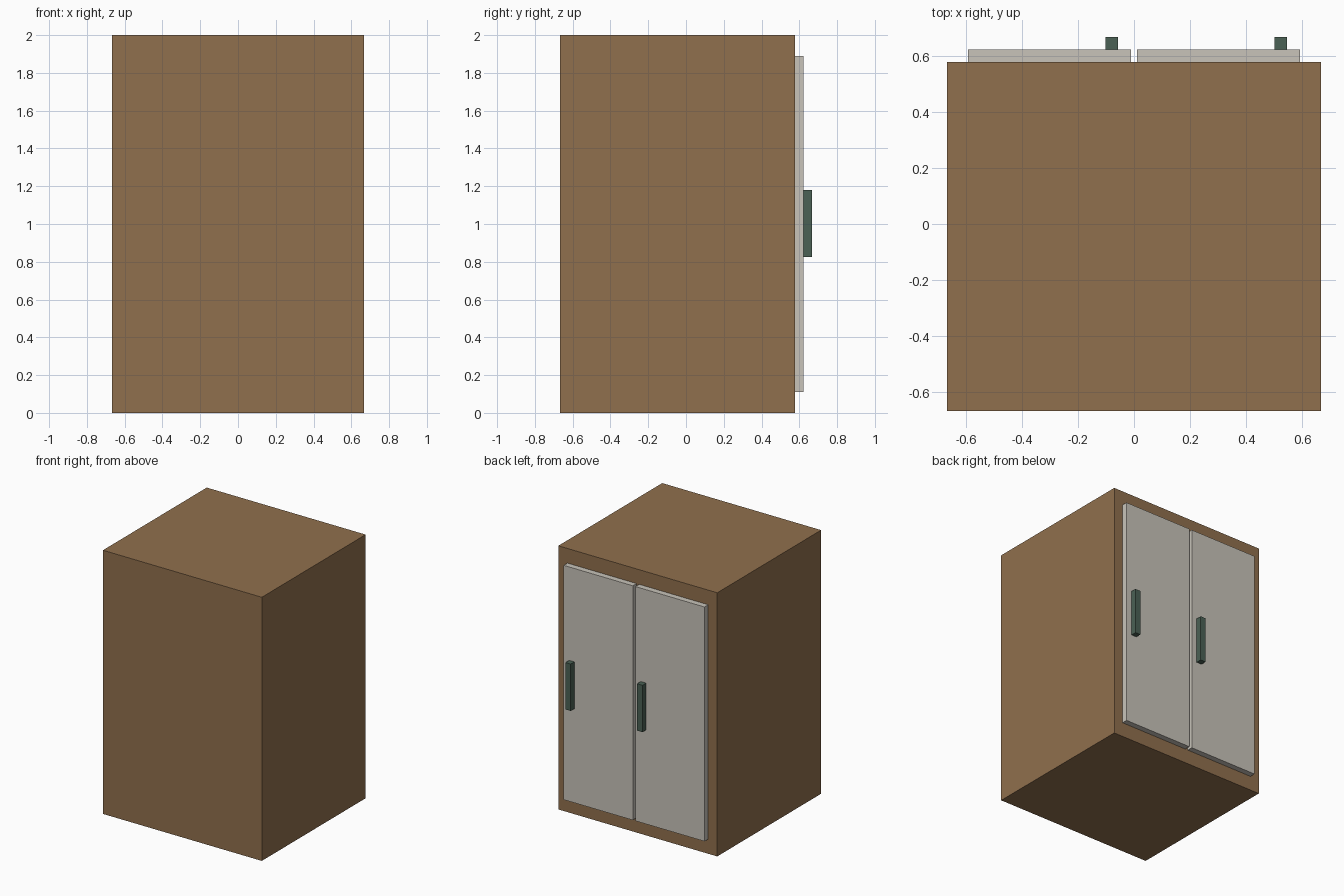
import bpy

if "Cube" in bpy.data.objects:
    bpy.data.objects.remove(bpy.data.objects["Cube"])


def material(name, color):
    m = bpy.data.materials.new(name)
    m.diffuse_color = (*color, 1)
    m.use_nodes = True
    m.node_tree.nodes["Principled BSDF"].inputs["Base Color"].default_value = m.diffuse_color
    return m


def box(name, center, size, mat):
    bpy.ops.mesh.primitive_cube_add(size=1, location=center)
    ob = bpy.context.object
    ob.name = name
    ob.scale = size
    bpy.ops.object.transform_apply(location=False, rotation=False, scale=True)
    ob.data.materials.append(mat)
    return ob


wood = material("wood", (0.28, 0.16, 0.075))
panel = material("pale_panel", (0.58, 0.55, 0.49))
metal = material("dark_green", (0.07, 0.12, 0.09))

U = 2 / 45  # thickness of a door or handle
BACK = 13 * U  # cabinet face carrying the doors

# Cabinet body
box("cabinet_body", (0, -U, 1), (30 * U, 28 * U, 2), wood)

# Two doors, each with a handle on the same side
for side, x in (("left", -0.301), ("right", 0.301)):
    box(f"{side}_door", (x, BACK + U / 2, 1), (0.58, U, 40 * U), panel)
    box(f"{side}_handle", (x + 5 * U, BACK + 1.5 * U, 1.003), (U, U, 8 * U), metal)
